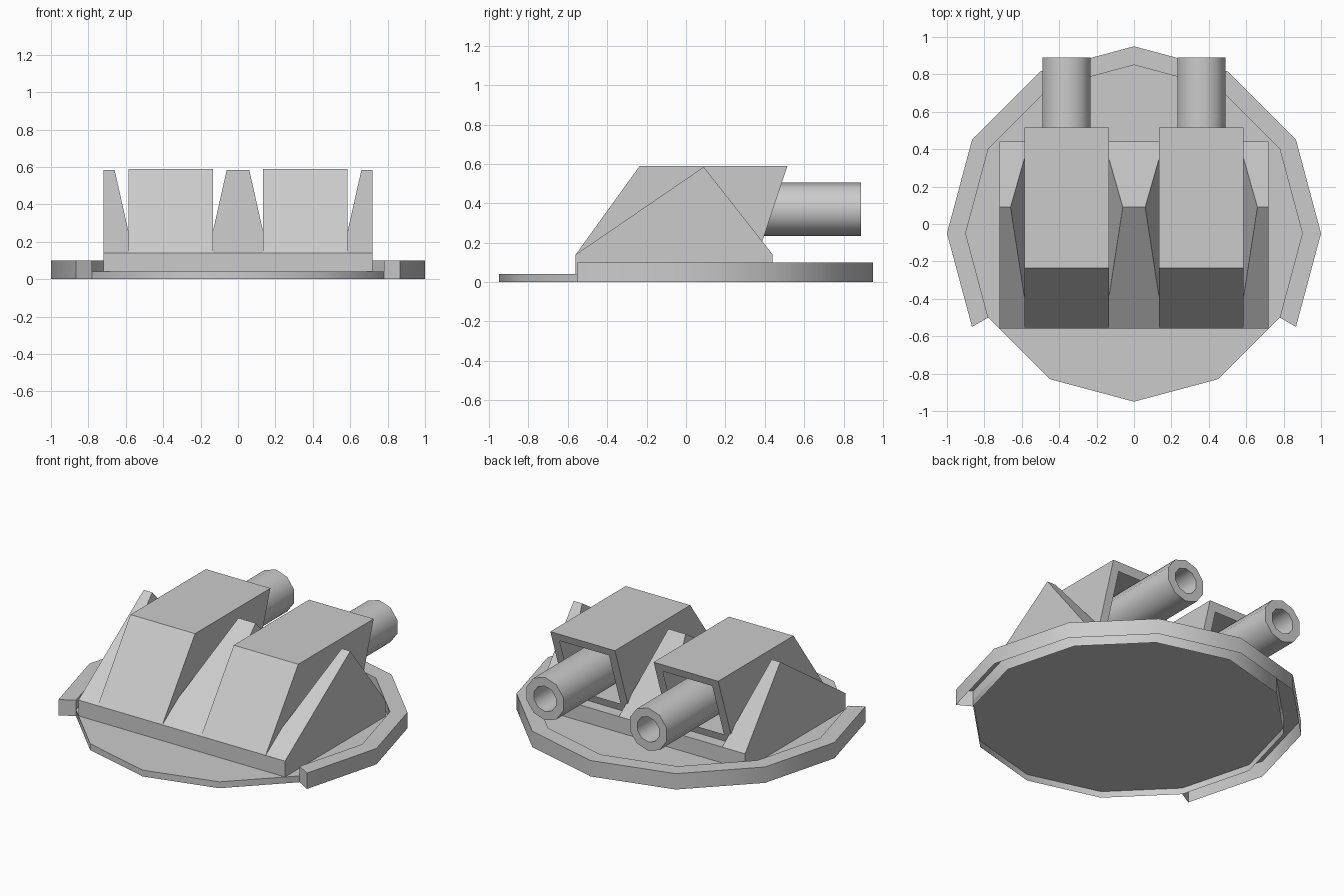
import bpy, bmesh
from math import sin, cos, radians

if "Cube" in bpy.data.objects:
    bpy.data.objects.remove(bpy.data.objects["Cube"])

CY = -0.05  # centre of the round base along y


def finish(name, bm, smooth=None):
    mesh = bpy.data.meshes.new(name)
    bmesh.ops.recalc_face_normals(bm, faces=bm.faces)
    bm.to_mesh(mesh)
    bm.free()
    ob = bpy.data.objects.new(name, mesh)
    bpy.context.collection.objects.link(ob)
    if smooth:
        bpy.ops.object.select_all(action='DESELECT')
        ob.select_set(True)
        bpy.context.view_layer.objects.active = ob
        bpy.ops.object.shade_smooth_by_angle(angle=radians(smooth))
    return ob


def prism(bm, left, right):
    """Solid between two matching outlines; returns its side faces."""
    a = [bm.verts.new(p) for p in left]
    b = [bm.verts.new(p) for p in right]
    n = len(a)
    bm.faces.new(a)
    bm.faces.new(b[::-1])
    return [bm.faces.new((a[i], b[i], b[(i + 1) % n], a[(i + 1) % n])) for i in range(n)]


def remove(bm, faces):
    bmesh.ops.delete(bm, geom=faces, context='FACES_ONLY')


def ring_points(r, z, degrees):
    return [(r * cos(radians(d)), CY + r * sin(radians(d)), z) for d in degrees]


# Round floor plate, open underneath
bm = bmesh.new()
top = [bm.verts.new(p) for p in ring_points(0.9, 0.04, range(0, 360, 30))]
low = [bm.verts.new(p) for p in ring_points(0.9, 0, range(0, 360, 30))]
bm.faces.new(top)
for i in range(12):
    j = (i + 1) % 12
    bm.faces.new((low[i], low[j], top[j], top[i]))
finish("base_plate", bm, 40)

# Raised rim around sides and back, open underneath
bm = bmesh.new()
arc = range(-30, 211, 30)
rows = [[bm.verts.new(p) for p in ring_points(r, z, arc)]
        for r, z in ((1.0, 0), (1.0, 0.1), (0.9, 0.1), (0.9, 0))]
for lo, hi in zip(rows, rows[1:]):
    for i in range(len(arc) - 1):
        bm.faces.new((lo[i], lo[i + 1], hi[i + 1], hi[i]))
for end in (0, -1):
    bm.faces.new([row[end] for row in rows])
finish("base_rim", bm, 40)

# Rectangular mounting slab
bm = bmesh.new()
outline = [(-0.56, 0.04), (0.44, 0.04), (0.44, 0.14), (-0.56, 0.14)]
sides = prism(bm, [(-0.72, y, z) for y, z in outline], [(0.72, y, z) for y, z in outline])
bmesh.ops.recalc_face_normals(bm, faces=bm.faces)
remove(bm, [sides[0]])
finish("mounting_slab", bm)

# Tapered triangular ribs: base and apex x ranges
ribs = {"rib_middle": (-0.16, 0.16, -0.06, 0.06),
        "rib_right": (0.56, 0.72, 0.66, 0.72),
        "rib_left": (-0.72, -0.56, -0.72, -0.66)}
for name, (b0, b1, t0, t1) in ribs.items():
    bm = bmesh.new()
    sides = prism(bm, *[[(b, -0.56, 0.14), (b, 0.44, 0.14), (t, 0.09, 0.585)]
                        for b, t in ((b0, t0), (b1, t1))])
    remove(bm, [sides[0]])
    finish(name, bm)

for side, s in (("right", 1), ("left", -1)):
    cx = 0.36 * s

    # Slanted hollow housing with a framed opening at the back
    bm = bmesh.new()
    outline = [(-0.56, 0.14), (0.365, 0.14), (0.515, 0.59), (-0.235, 0.59)]
    walls = prism(bm, [(cx - 0.225, y, z) for y, z in outline],
                  [(cx + 0.225, y, z) for y, z in outline])
    bmesh.ops.recalc_face_normals(bm, faces=bm.faces)
    back = walls[1]
    bmesh.ops.inset_region(bm, faces=[back], thickness=0.075)
    remove(bm, [back, walls[0]])
    finish("housing_" + side, bm)

    # Hollow ten-sided barrel
    bm = bmesh.new()
    loops = []
    for r, y in ((0.135, 0.24), (0.135, 0.89), (0.08, 0.89), (0.08, 0.4)):
        loops.append([bm.verts.new((cx + r * sin(radians(a)), y, 0.37 + r * cos(radians(a))))
                      for a in range(0, 360, 36)])
    for p, q in zip(loops, loops[1:]):
        for i in range(10):
            j = (i + 1) % 10
            bm.faces.new((p[i], p[j], q[j], q[i]))
    bm.faces.new(loops[-1])
    finish("barrel_" + side, bm, 40)
